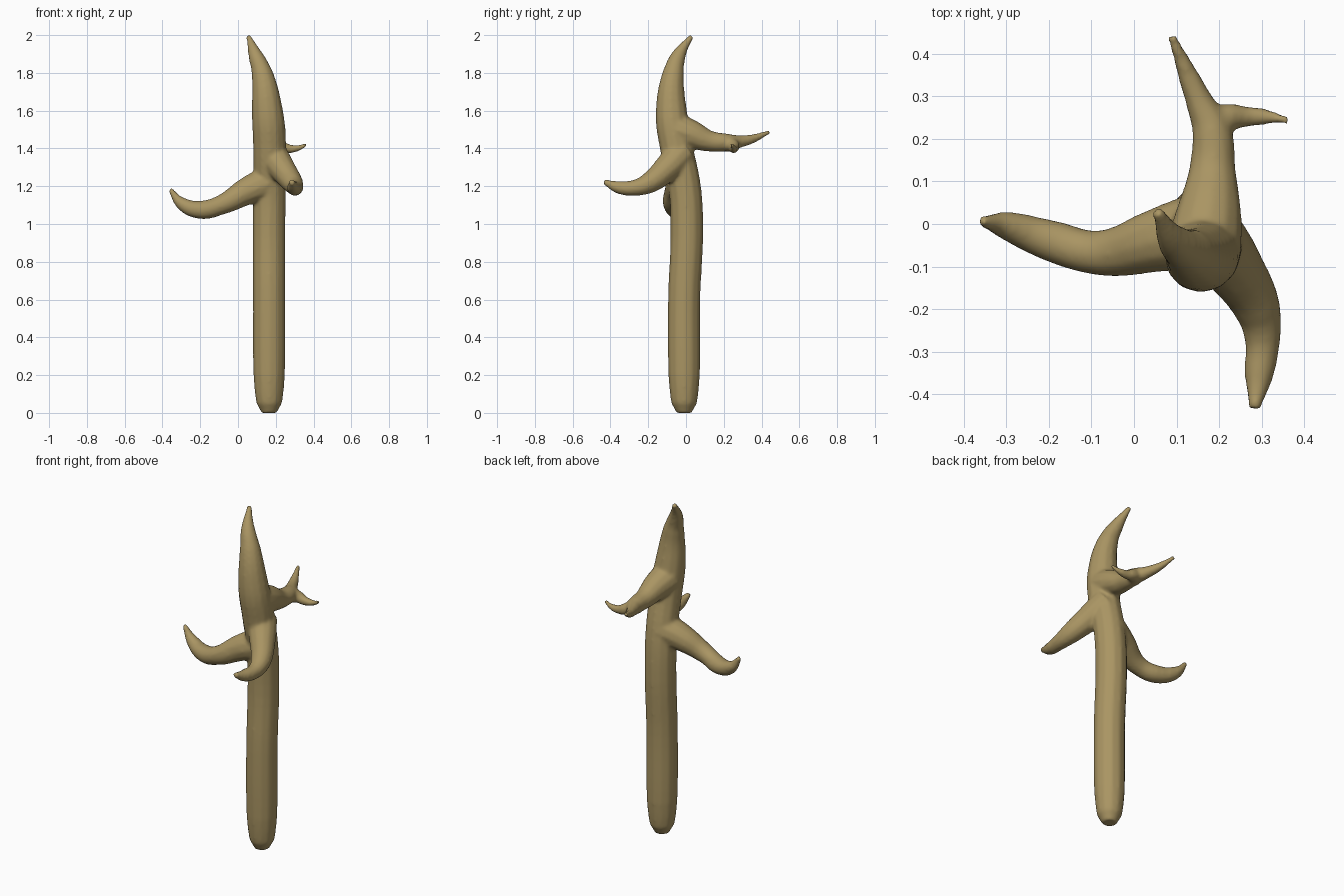
import bpy

cube = bpy.data.objects.get("Cube")
if cube:
    bpy.data.objects.remove(cube)

# Each limb is a tapered path of (x, y, z, radius)
trunk = [(.165, -.01, 0, .042), (.165, -.01, .05, .068), (.165, -.01, .2, .084),
         (.165, -.01, .6, .086), (.165, .005, 1.0, .087), (.167, -.008, 1.2, .087),
         (.168, -.05, 1.4, .088), (.155, -.078, 1.6, .083), (.127, -.067, 1.8, .057),
         (.09, -.035, 1.9, .037), (.055, .03, 1.995, .014)]
right_branch = [(.165, -.01, 1.22, .088), (.05, -.04, 1.175, .075), (-.08, -.068, 1.105, .054),
                (-.2, -.038, 1.075, .049), (-.3, -.004, 1.11, .034), (-.36, .006, 1.185, .013)]
front_branch = [(.17, -.02, 1.38, .085), (.235, -.105, 1.29, .072), (.29, -.2, 1.215, .056),
                (.302, -.27, 1.192, .043), (.293, -.36, 1.195, .034), (.284, -.435, 1.225, .015)]
back_branch = [(.165, -.05, 1.5, .088), (.178, .04, 1.47, .075), (.184, .12, 1.44, .057),
               (.182, .22, 1.432, .047), (.155, .285, 1.437, .034), (.125, .355, 1.452, .024),
               (.088, .443, 1.488, .012)]
back_fork = [(.17, .2, 1.43, .045), (.215, .248, 1.415, .036), (.26, .252, 1.4, .026),
             (.31, .252, 1.4, .019), (.365, .243, 1.422, .01)]

curve = bpy.data.curves.new("tree_paths", 'CURVE')
curve.dimensions = '3D'
curve.bevel_depth = 1.0
curve.bevel_resolution = 4
curve.resolution_u = 6
curve.use_fill_caps = True


def add_limb(points):
    spline = curve.splines.new('BEZIER')
    spline.radius_interpolation = 'CARDINAL'
    spline.bezier_points.add(len(points) - 1)
    for bp, (x, y, z, r) in zip(spline.bezier_points, points):
        bp.co = (x, y, z)
        bp.radius = r
        bp.handle_left_type = bp.handle_right_type = 'AUTO'


for limb in (trunk, right_branch, front_branch, back_branch, back_fork):
    add_limb(limb)

# Turn the paths into one mesh
paths = bpy.data.objects.new("tree_paths", curve)
bpy.context.collection.objects.link(paths)
graph = bpy.context.evaluated_depsgraph_get()
mesh = bpy.data.meshes.new_from_object(paths.evaluated_get(graph))
bpy.data.objects.remove(paths)
tree = bpy.data.objects.new("bare_tree", mesh)
bpy.context.collection.objects.link(tree)

# Fuse the limbs and soften the joints
remesh = tree.modifiers.new("fuse", 'REMESH')
remesh.mode = 'VOXEL'
remesh.voxel_size = 0.009
remesh.use_smooth_shade = True
soften = tree.modifiers.new("soften", 'SMOOTH')
soften.factor = 0.5
soften.iterations = 8

# Bark colour
bark = bpy.data.materials.new("tan_bark")
bark.use_nodes = True
colour = (.40, .30, .125, 1)
bark.diffuse_color = colour
bsdf = bark.node_tree.nodes["Principled BSDF"]
bsdf.inputs["Base Color"].default_value = colour
bsdf.inputs["Roughness"].default_value = 0.9
mesh.materials.clear()
mesh.materials.append(bark)
